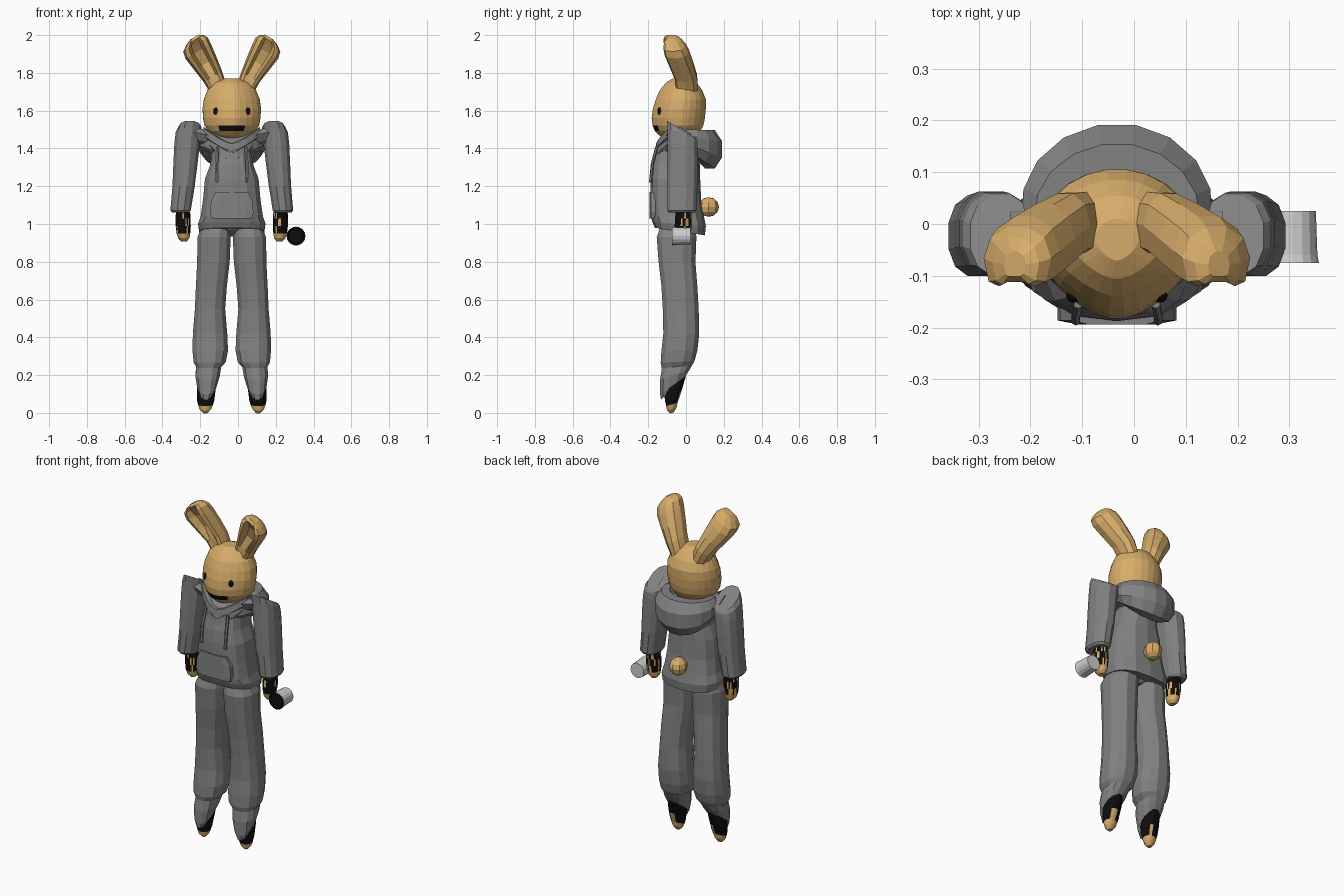
import bpy, bmesh, math, random
from mathutils import Vector

if "Cube" in bpy.data.objects:
    bpy.data.objects.remove(bpy.data.objects["Cube"])

random.seed(4)
C = -0.033  # centre line of the body


def material(name, rgb):
    m = bpy.data.materials.new(name)
    m.diffuse_color = (*rgb, 1)
    m.use_nodes = True
    m.node_tree.nodes["Principled BSDF"].inputs["Base Color"].default_value = m.diffuse_color
    return m


GREY = material("grey cloth", (0.223, 0.223, 0.223))
FUR = material("tan fur", (0.68, 0.415, 0.145))
BLACK = material("black", (0.004, 0.004, 0.004))
PALE = material("pale grey", (0.62, 0.62, 0.62))


def loft(name, rings, mats, rule=None, closed=False):
    """Skin a list of equal point rings; rule(face centre) gives the material index."""
    bm = bmesh.new()
    vs = [[bm.verts.new(p) for p in r] for r in rings]
    n = len(vs[0])
    pairs = list(zip(vs, vs[1:] + vs[:1])) if closed else list(zip(vs, vs[1:]))
    for a, b in pairs:
        for j in range(n):
            k = (j + 1) % n
            bm.faces.new((a[j], a[k], b[k], b[j]))
    if not closed:
        bm.faces.new(vs[0])
        bm.faces.new(vs[-1])
    bmesh.ops.recalc_face_normals(bm, faces=bm.faces)
    if rule:
        for f in bm.faces:
            f.material_index = rule(f.calc_center_median())
    me = bpy.data.meshes.new(name)
    bm.to_mesh(me)
    bm.free()
    for m in mats:
        me.materials.append(m)
    ob = bpy.data.objects.new(name, me)
    bpy.context.collection.objects.link(ob)
    return ob


def ring(x, z, rx, y0, y1, tilt=0, n=12, p=1.0, taper=0):
    """Horizontal ring spanning y0..y1; p < 1 squares it, tilt slopes it in y."""
    cy, ry, out = (y0 + y1) / 2, (y1 - y0) / 2, []
    grow = 1 / math.cos(math.pi / n) ** p
    rx, ry = rx * grow, ry * (grow if n % 4 == 0 else 1)
    for j in range(n):
        a = 2 * math.pi * (j + 0.5) / n
        c, s = math.cos(a), math.sin(a)
        px = math.copysign(abs(c) ** p, c) * rx * (1 - (taper * s * s if s < 0 else 0))
        py = math.copysign(abs(s) ** p, s) * ry
        out.append(Vector((x + px, cy + py, z + tilt * py)))
    return out


def ball(name, loc, size, mat, seg=12, rings=8):
    bpy.ops.mesh.primitive_uv_sphere_add(segments=seg, ring_count=rings, location=loc)
    ob = bpy.context.object
    ob.name, ob.scale = name, size
    ob.data.materials.append(mat)


# Head with a pointed snout; the mouth is a dark band of front faces
HEAD = [(1.44, .06, -.10, .04), (1.468, .10, -.14, .06), (1.492, .125, -.164, .075), (1.507, .135, -.171, .085),
        (1.522, .145, -.177, .092), (1.56, .152, -.182, .10), (1.61, .155, -.175, .105),
        (1.66, .148, -.16, .105), (1.71, .128, -.138, .085), (1.75, .09, -.105, .055), (1.77, .04, -.07, .01)]
loft("head", [ring(C, z, rx, a, b, n=24, taper=.3) for z, rx, a, b in HEAD], [FUR, BLACK],
     lambda c: int(1.492 < c.z < 1.522 and c.y < -.10 and abs(c.x - C) < (.07 if c.z > 1.507 else .055)))

# Ear section: round at the back, hollow at the front
EAR = [(1, 0), (.8, .65), (.3, 1), (-.3, 1), (-.8, .65), (-1, 0),
       (-.85, -.75), (-.55, -.9), (-.33, 0), (.33, 0), (.55, -.9), (.85, -.75)]
EAR_PATH = [(.06, .005, 1.69, .045, .058, 0), (.10, -.003, 1.78, .056, .062, .2), (.14, -.028, 1.85, .068, .066, .75),
            (.178, -.053, 1.915, .078, .067, .75), (.192, -.066, 1.95, .075, .06, .5),
            (.195, -.074, 1.975, .052, .047, .15), (.197, -.078, 1.99, .024, .025, 0)]

# Leg rows: z, offset, half width, y0, y1, tilt
LEG = [(1.0, .08, .07, -.13, .05, 0), (.93, .094, .088, -.155, .055, 0), (.80, .097, .086, -.145, .05, 0),
       (.67, .108, .082, -.13, .06, 0), (.55, .115, .08, -.123, .067, 0), (.42, .115, .091, -.12, .07, 0),
       (.33, .114, .094, -.13, .06, 0), (.27, .117, .085, -.134, .045, .05), (.245, .122, .066, -.128, .033, .1),
       (.20, .128, .064, -.137, .015, .3), (.145, .133, .05, -.137, -.005, .7), (.125, .136, .036, -.132, -.02, 1)]
FOOT = [(.18, .13, .045, -.11, 0), (.13, .135, .05, -.118, -.015), (.10, .137, .048, -.114, -.025),
        (.07, .138, .046, -.11, -.035), (.045, .139, .04, -.105, -.045), (.02, .14, .03, -.1, -.05),
        (0, .14, .012, -.085, -.065)]
SLEEVE = [(1.06, .271, .045, -.09, .045, 0), (1.072, .271, .054, -.1, .055, 0), (1.2, .255, .059, -.1, .06, 0),
          (1.32, .245, .064, -.1, .063, 0), (1.42, .237, .067, -.098, .062, -.15),
          (1.475, .23, .067, -.098, .06, -.4), (1.5, .222, .061, -.1, .055, -.6)]
HAND = [(1.10, .257, .036, -.05, .03), (1.06, .258, .038, -.055, .03), (1.03, .258, .04, -.058, .03),
        (.99, .257, .04, -.06, .03), (.95, .256, .036, -.058, .025), (.925, .254, .03, -.05, .018),
        (.908, .252, .015, -.035, .005)]

for s, side in ((-1, "right"), (1, "left")):
    rings = []
    for d, y, z, w, t, hollow in EAR_PATH:
        rings.append([Vector((C + s * (d + .87 * u * w),
                              y + t * (hollow - .95 if v == 0 and abs(u) < .5 else v),
                              z - .5 * u * w)) for u, v in EAR])
    loft(side + "_ear", rings, [FUR])
    ball(side + "_eye", (C + s * .083, -.138, 1.597), (.015, .014, .021), BLACK)

    loft(side + "_trouser_leg", [ring(C + s * d, z, rx, a, b, t, p=.85) for z, d, rx, a, b, t in LEG], [GREY])
    # Dark sock with bare toes and a small bare patch at the heel
    loft(side + "_foot", [ring(C + s * d, z, rx, a, b, .3, n=16) for z, d, rx, a, b in FOOT], [BLACK, FUR],
         lambda c: int(c.z < .045 or (c.y > -.045 and .065 < c.z < .125 and 0 < c.x - C - s * .137 < .022)))
    loft(side + "_sleeve", [ring(C + s * d, z, rx, a, b, t, p=.85) for z, d, rx, a, b, t in SLEEVE], [GREY])
    # Wrapped wrist with a few thin bare streaks, bare fingertips
    loft(side + "_hand", [ring(C + s * d, z, rx, a, b, n=32) for z, d, rx, a, b in HAND], [BLACK, FUR],
         lambda c: int(c.z < .95 or random.random() < .2))

    # Shoulder cloth joining the sleeve to the collar
    shoulder = []
    for d, z, h, ry in ((.06, 1.42, .05, .09), (.13, 1.445, .045, .08), (.205, 1.465, .045, .065)):
        shoulder.append([Vector((C + s * d, -.025 + ry * math.cos(a), z + h * math.sin(a) - .35 * ry * math.cos(a)))
                         for a in (2 * math.pi * j / 8 for j in range(8))])
    loft(side + "_shoulder", shoulder, [GREY])

    # Hood drawstring
    loft(side + "_drawstring", [ring(C + s * d, z, .008, y - .008, y + .008, n=6)
                                for d, z, y in ((.075, 1.41, -.155), (.08, 1.32, -.178), (.079, 1.22, -.188))], [GREY])

# Hooded top: flared hem, full belly, narrow chest
BODY = [(.96, .172, -.165, .1, -.15), (1.0, .178, -.178, .105, -.08), (1.04, .165, -.188, .095, 0),
        (1.13, .152, -.188, .08, 0), (1.24, .142, -.187, .075, 0), (1.31, .115, -.18, .075, 0),
        (1.38, .105, -.162, .08, 0), (1.44, .125, -.142, .08, 0), (1.465, .115, -.11, .07, 0)]
loft("jumper_body", [ring(C, z, rx, a, b, t, n=14, p=.75) for z, rx, a, b, t in BODY], [GREY])
loft("front_pocket", [ring(C, z, rx, -.194, -.15, n=8, p=.5)
                      for z, rx in ((1.03, .105), (1.06, .115), (1.12, .11), (1.17, .085))], [GREY])
loft("hips", [ring(C, z, rx, a, b) for z, rx, a, b in
              ((.935, .012, -.08, .02), (.97, .09, -.13, .05), (1.02, .15, -.15, .06))], [GREY])

# Hood lying on the back, narrowing into a dipping front collar
hood = []
for i in range(18):
    a = 2 * math.pi * i / 18
    c, s = math.cos(a), math.sin(a)
    back, front = max(s, 0), max(-s, 0)
    z = 1.445 - .05 * back - .04 * front + .03 * c * c * front
    r = .045 + .027 * back - .017 * front
    h = .06 + .05 * back - .015 * front
    tube = []
    for j in range(8):
        t = 2 * math.pi * (j + .5) / 8
        k = r * math.cos(t)
        tube.append(Vector((C + c * (.142 + k), .01 + s * (.118 + k), z + h * math.sin(t) - .5 * front * k)))
    hood.append(tube)
loft("hood", hood, [GREY], closed=True)

# Two collar folds hanging in soft curves on the chest
for name, low, half, rise, out in (("upper_collar_fold", 1.425, .15, .085, -.158), ("lower_collar_fold", 1.375, .125, .09, -.166)):
    fold = []
    for u in (-1, -.75, -.5, -.25, 0, .25, .5, .75, 1):
        top = low + rise * abs(u) ** 1.4
        y = out + .075 * u * u
        x = C + half * u
        fold.append([Vector((x, y, top)), Vector((x, y + .035, top + .005)),
                     Vector((x, y + .035, top - .05)), Vector((x, y - .006, top - .04))])
    loft(name, fold, [GREY])

ball("tail", (C, .12, 1.09), (.05, .055, .052), FUR, 8, 6)

# Cup held sideways with its dark mouth to the front
CUP = [(.025, .044), (-.06, .047), (-.075, .05), (-.075, .042), (-.07, .039)]
loft("cup", [[Vector((.307 + r * math.cos(a), y, .936 + r * math.sin(a)))
              for a in (2 * math.pi * j / 16 for j in range(16))] for y, r in CUP], [PALE, BLACK],
     lambda c: int(c.y < -.0695))
